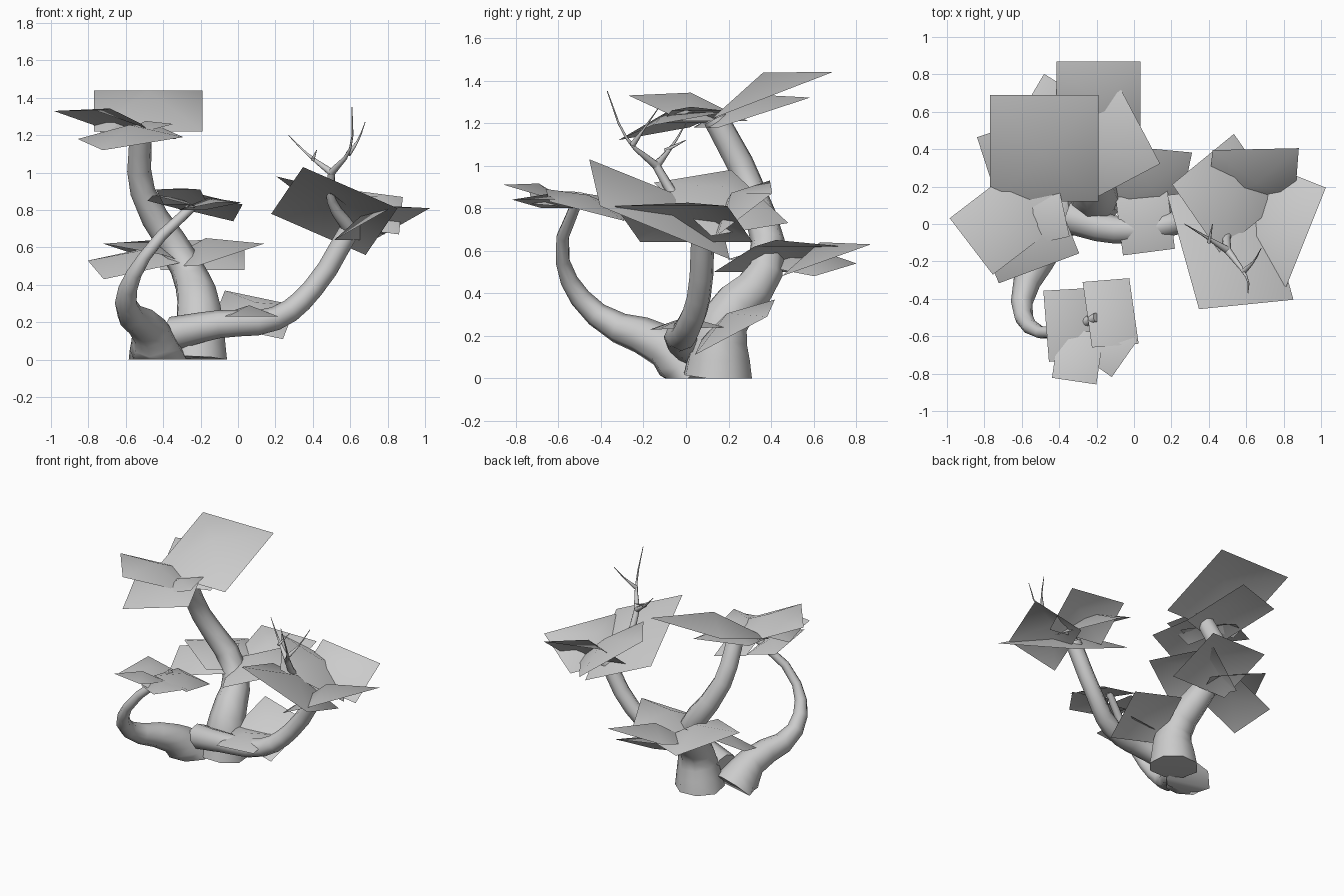
import bpy
from mathutils import Vector

cube = bpy.data.objects.get("Cube")
if cube:
    bpy.data.objects.remove(cube)

grey = bpy.data.materials.new("plain_grey")
grey.use_nodes = True
grey.diffuse_color = (.6, .6, .6, 1)
shader = grey.node_tree.nodes["Principled BSDF"]
shader.inputs["Base Color"].default_value = grey.diffuse_color


def add_part(name, mesh):
    """Place a finished mesh in the scene as a smooth grey part."""
    mesh.materials.clear()
    mesh.materials.append(grey)
    mesh.shade_smooth()
    part = bpy.data.objects.new(name, mesh)
    bpy.context.collection.objects.link(part)


def limb(name, *path, thick, thin):
    """Round wood following a smooth path, thinning quickly at first."""
    curve = bpy.data.curves.new(name + "_path", "CURVE")
    curve.dimensions = "3D"
    curve.bevel_depth = 1
    curve.bevel_resolution = 2
    curve.resolution_u = 3
    curve.use_fill_caps = True
    spline = curve.splines.new("BEZIER")
    last = len(path) - 1
    spline.bezier_points.add(last)
    for index, place in enumerate(path):
        knot = spline.bezier_points[index]
        remaining = 1 - index / last
        knot.co = place
        knot.radius = thin + (thick - thin) * remaining ** 2
    for knot in spline.bezier_points:
        knot.handle_left_type = knot.handle_right_type = "AUTO"
    helper = bpy.data.objects.new(name + "_path", curve)
    bpy.context.collection.objects.link(helper)
    graph = bpy.context.evaluated_depsgraph_get()
    mesh = bpy.data.meshes.new_from_object(helper.evaluated_get(graph))
    bpy.data.objects.remove(helper)
    # The foot rests flat on the ground
    for vertex in mesh.vertices:
        vertex.co.z = max(vertex.co.z, 0)
    add_part(name, mesh)


def leaf(name, start, end, width, bank=0):
    """Rectangular sheet from start to end, with its centre pulled up to a low peak.

    bank raises the left edge and lowers the right edge.
    """
    start, end = Vector(start), Vector(end)
    along = end - start
    flat = Vector((along.x, along.y, 0))
    side = Vector((-along.y, along.x, 0)).normalized() * width / 2
    # Keep the corners square when the sheet is banked
    side -= flat * (bank * along.z / flat.length_squared)
    side.z = bank
    peak = (start + end) / 2 + along.cross(side).normalized() * width * .2
    verts = [start - side, end - side, end + side, start + side, peak]
    faces = [(i, (i + 1) % 4, 4) for i in range(4)]
    mesh = bpy.data.meshes.new(name)
    mesh.from_pydata(verts, [], faces)
    add_part(name, mesh)


# Trunk leaning back, then rising to the crown
limb("trunk", (-.22, .15, 0), (-.21, .18, .27), (-.28, .37, .5), (-.51, .3, .9), (-.52, .14, 1.22),
     thick=.17, thin=.06)

# Two long limbs growing from the foot
limb("front_limb", (-.43, .05, 0), (-.47, -.1, .15), (-.6, -.42, .3), (-.5, -.58, .55),
     (-.2, -.5, .86), thick=.16, thin=.025)
limb("left_limb", (-.35, .04, .14), (-.1, -.03, .19), (.2, 0, .22), (.4, .06, .38), (.6, .08, .7),
     thick=.09, thin=.055)

# Bare twigs above the left limb
fork = (.5, -.14, 1)
limb("twig_stem", (.6, .07, .7), (.5, -.05, .85), fork, thick=.04, thin=.02)
limb("tall_twig", fork, (.6, -.28, 1.13), (.61, -.37, 1.35), thick=.02, thin=.002)
limb("tall_twig_fork", (.59, -.25, 1.1), (.64, -.2, 1.17), (.68, -.13, 1.27), thick=.015, thin=.002)
limb("side_twig", fork, (.37, -.06, 1.1), (.27, 0, 1.2), thick=.02, thin=.002)
limb("side_twig_fork", (.4, -.1, 1.07), (.42, 0, 1.12), thick=.01, thin=.002)

# Crown foliage on the trunk
leaf("crown_back_leaf", (-.48, .12, 1.22), (-.48, .69, 1.44), width=.58)
leaf("crown_right_leaf", (-.87, -.12, 1.33), (-.53, .14, 1.21), width=.38)
leaf("crown_front_leaf", (-.79, -.15, 1.15), (-.36, .01, 1.22), width=.36, bank=.03)
leaf("crown_low_leaf", (-.77, .25, 1.25), (-.4, .37, 1.25), width=.45, bank=.07)
leaf("crown_small_leaf", (-.6, 0, 1.2), (-.37, .05, 1.26), width=.24)

# Foliage at the tip of the front limb
leaf("front_right_leaf", (-.37, -.35, .82), (-.34, -.73, .85), width=.23, bank=-.03)
leaf("front_left_leaf", (-.15, -.3, .77), (-.1, -.65, .86), width=.25, bank=-.03)
leaf("front_tip_leaf", (-.28, -.57, .83), (-.32, -.84, .91), width=.24)
leaf("front_low_leaf", (-.05, -.72, .84), (-.25, -.58, .8), width=.24)

# Foliage at the tip of the left limb
leaf("left_roof_leaf", (.6, -.43, .92), (.43, .18, .67), width=.5, bank=.11)
leaf("left_inner_leaf", (.33, .03, .95), (.66, .3, .7), width=.44, bank=.03)
leaf("left_back_leaf", (.65, .4, .9), (.63, .14, .7), width=.46, bank=-.03)
leaf("left_outer_leaf", (.92, -.07, .81), (.62, .05, .64), width=.57)

# Foliage around the bend in the trunk
leaf("back_far_leaf", (-.19, .45, .48), (-.19, .87, .63), width=.45)
leaf("back_left_leaf", (.03, .53, .62), (-.33, .34, .5), width=.47)
leaf("back_right_leaf", (-.6, .6, .58), (-.28, .4, .52), width=.47, bank=-.04)
leaf("back_outer_leaf", (-.76, .33, .48), (-.34, .43, .57), width=.28, bank=.05)

# Low foliage beside the left limb
leaf("low_back_leaf", (.12, .4, .33), (.05, .06, .15), width=.38, bank=-.04)
leaf("low_front_leaf", (.08, -.15, .23), (.04, .16, .24), width=.28)
